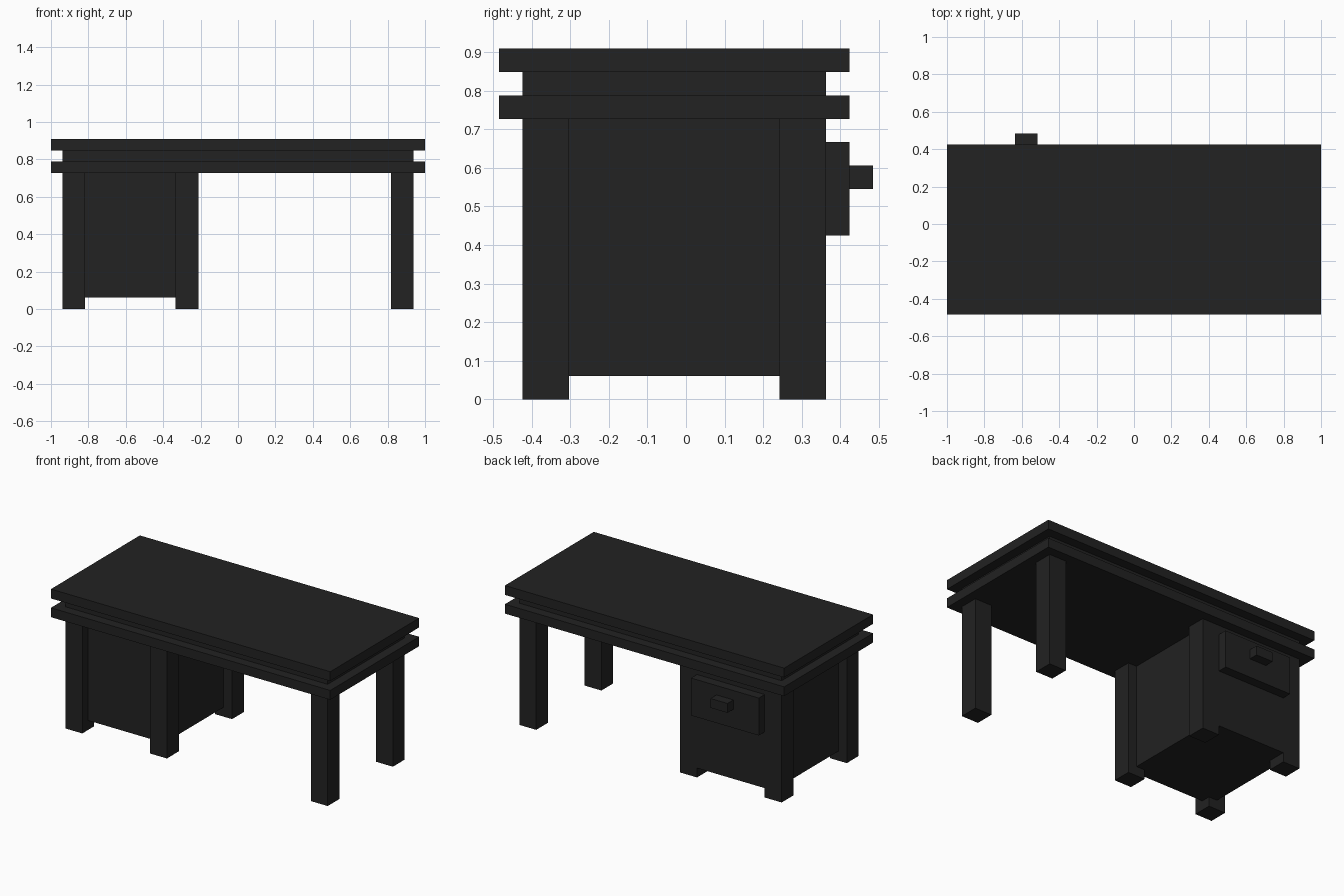
import bpy

if "Cube" in bpy.data.objects:
    bpy.data.objects.remove(bpy.data.objects["Cube"])

U = 2 / 33  # one grid step: the desk is 33 steps long

black = bpy.data.materials.new("charcoal black")
black.diffuse_color = (0.016, 0.016, 0.016, 1)
black.use_nodes = True
black.node_tree.nodes["Principled BSDF"].inputs["Base Color"].default_value = black.diffuse_color


def box(name, x, y, z):
    """Box spanning the given (min, max) ranges in grid steps."""
    spans = (x, y, z)
    bpy.ops.mesh.primitive_cube_add(size=1, location=[(a + b) / 2 * U for a, b in spans])
    ob = bpy.context.object
    ob.name = name
    ob.scale = [(b - a) * U for a, b in spans]
    bpy.ops.object.transform_apply(location=False, rotation=False, scale=True)
    ob.data.materials.append(black)
    return ob


# Layered top: two wide slabs with a narrower board between
box("desk_top", (-16.5, 16.5), (-8, 7), (14, 15))
box("middle_board", (-15.5, 15.5), (-7, 6), (13, 14))
box("lower_slab", (-16.5, 16.5), (-8, 7), (12, 13))

# Legs: four around the cabinet, two at the open end
for side, x in (("left", -15.5), ("inner", -5.5), ("right", 13.5)):
    for end, y in (("front", -7), ("back", 4)):
        box(f"{end}_{side}_leg", (x, x + 2), (y, y + 2), (0, 12))

# Cabinet: recessed between the legs, flush at the back
box("cabinet", (-14.5, -4.5), (-6, 6), (1, 12))

# Drawer and its handle
box("drawer_front", (-13.5, -5.5), (6, 7), (7, 11))
box("drawer_handle", (-10.5, -8.5), (7, 8), (9, 10))
